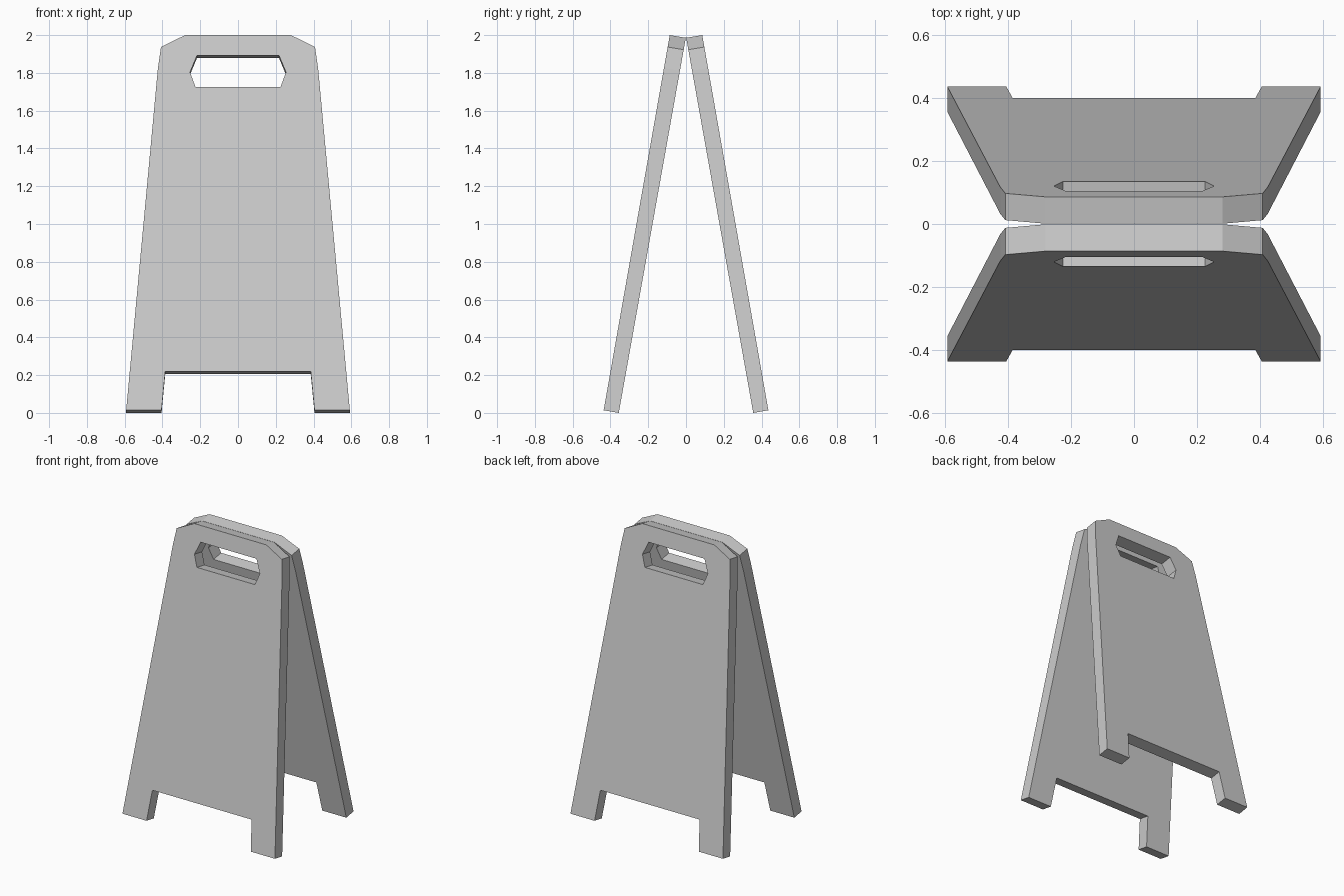
import bpy, bmesh

if "Cube" in bpy.data.objects:
    bpy.data.objects.remove(bpy.data.objects["Cube"])

# Right half of the board outline (x, z on the outer face), wrapping the grip hole
DROP = 0.014
HALF = [(0, 2.0), (0.28, 2.0), (0.408, 1.937), (0.424, 1.825), (0.592, DROP),
        (0.405, DROP), (0.385, 0.22), (0, 0.22),
        (0, 1.725), (0.225, 1.725), (0.254, 1.804), (0.217, 1.893), (0, 1.893)]


def lerp(a, b, t):
    return a + (b - a) * t


def board(name, side):
    """Leaning board; side is -1 for front, 1 for back."""
    bm = bmesh.new()
    outer, inner = [], []
    for x, z in HALF:
        t = (z - DROP) / (2.0 - DROP)
        outer.append(bm.verts.new((x, side * lerp(0.436, 0.086, t), z)))
        inner.append(bm.verts.new((x, side * lerp(0.356, 0.001, t), z - DROP)))
    bm.faces.new(outer)
    bm.faces.new(inner[::-1])
    n = len(HALF)
    for i in range(n):
        j = (i + 1) % n
        if HALF[i][0] or HALF[j][0]:          # leave the mirror plane open
            bm.faces.new((outer[j], outer[i], inner[i], inner[j]))
    if side > 0:
        flip = outer[0].link_faces[0].normal
    bm.normal_update()
    # outer face must point away from the centre
    bm.faces.ensure_lookup_table()
    if bm.faces[0].normal.y * side < 0:
        bmesh.ops.reverse_faces(bm, faces=bm.faces[:])
    mesh = bpy.data.meshes.new(name)
    bm.to_mesh(mesh)
    bm.free()
    obj = bpy.data.objects.new(name, mesh)
    bpy.context.collection.objects.link(obj)
    mirror = obj.modifiers.new("mirror", 'MIRROR')
    mirror.use_axis = (True, False, False)
    mirror.use_clip = True


# Two boards leaning together at the top
board("front_board", -1)
board("back_board", 1)
